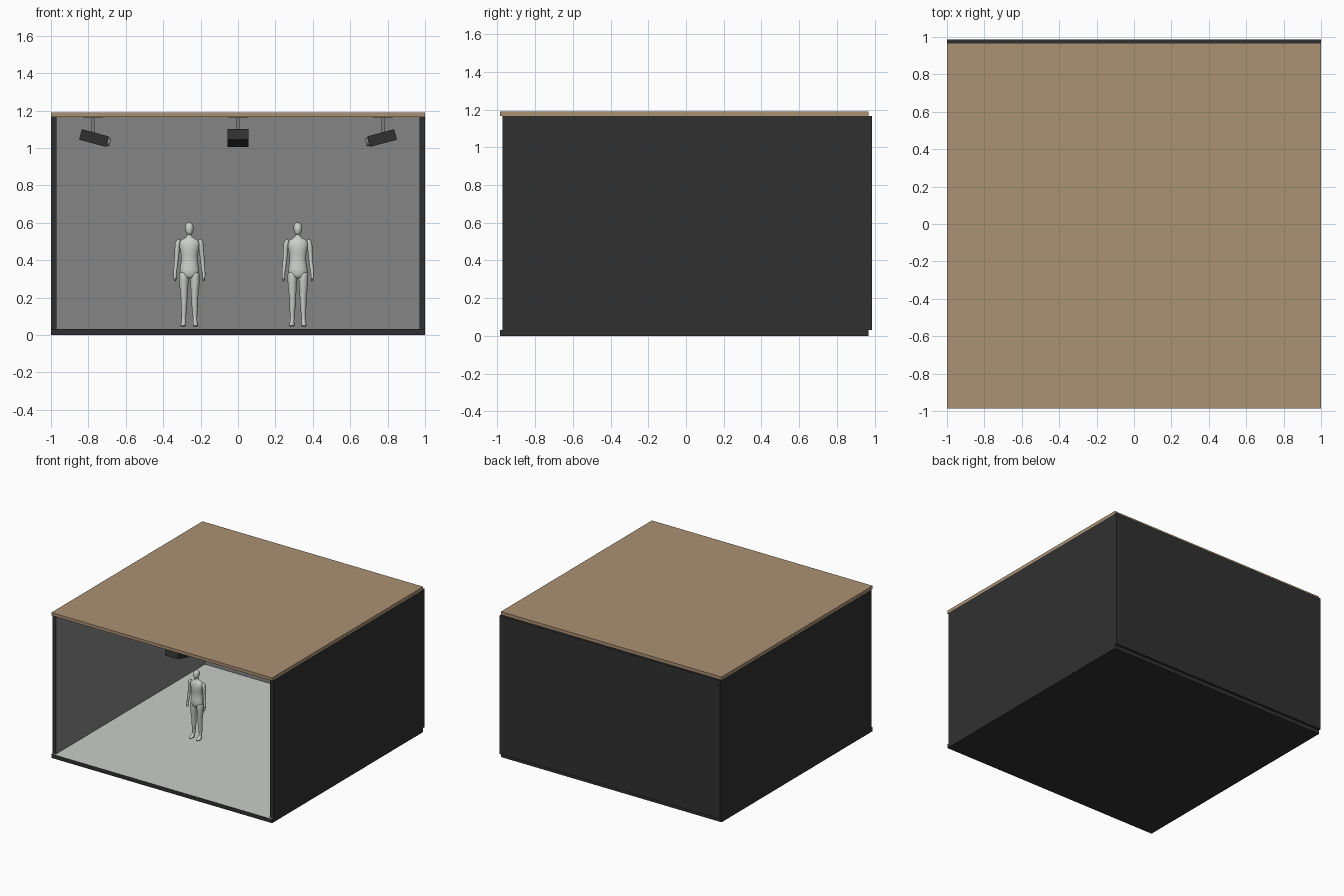
import bpy, bmesh, math
from mathutils import Matrix, Vector

if "Cube" in bpy.data.objects:
    bpy.data.objects.remove(bpy.data.objects["Cube"])


def material(name, rgb):
    m = bpy.data.materials.new(name)
    m.diffuse_color = (*rgb, 1)
    m.use_nodes = True
    m.node_tree.nodes["Principled BSDF"].inputs["Base Color"].default_value = m.diffuse_color
    return m


DARK = material("charcoal", (0.030, 0.030, 0.030))
GREY = material("wall grey", (0.235, 0.235, 0.235))
TAN = material("roof tan", (0.41, 0.285, 0.175))
PALE = material("floor pale grey", (0.59, 0.61, 0.59))
FIGURE = material("mannequin grey", (0.60, 0.62, 0.60))
METAL = material("metal grey", (0.20, 0.20, 0.20))


def finish(name, bm, mats, matrix=Matrix()):
    bmesh.ops.recalc_face_normals(bm, faces=bm.faces)
    me = bpy.data.meshes.new(name)
    bm.to_mesh(me)
    bm.free()
    for m in mats:
        me.materials.append(m)
    ob = bpy.data.objects.new(name, me)
    bpy.context.collection.objects.link(ob)
    ob.matrix_world = matrix
    return ob


def box(name, lo, hi, mat, inner=None, inner_dir=None, matrix=Matrix()):
    """Box between two corners; the face looking along inner_dir gets the inner material."""
    lo, hi = Vector(lo), Vector(hi)
    bm = bmesh.new()
    bmesh.ops.create_cube(bm, size=1)
    for v in bm.verts:
        v.co = (lo + hi) / 2 + v.co * (hi - lo)
    bm.normal_update()
    if inner:
        for f in bm.faces:
            if f.normal.dot(Vector(inner_dir)) > 0.9:
                f.material_index = 1
    return finish(name, bm, [mat, inner] if inner else [mat], matrix)


# Room shell: open at the front
box("floor_slab", (-1, -0.987, 0), (1, 0.968, 0.032), DARK, PALE, (0, 0, 1))
box("roof", (-1, -0.987, 1.165), (1, 0.968, 1.19), TAN)
box("back_wall", (-1, 0.957, 0.032), (1, 0.987, 1.165), DARK, GREY, (0, -1, 0))
for side, label in ((-1, "left"), (1, "right")):
    x = sorted((side, side * 0.97))
    box(label + "_wall", (x[0], -0.972, 0.032), (x[1], 0.957, 1.165),
        DARK, GREY, (-side, 0, 0))


def spotlight(label, x, y, yaw):
    """Ceiling spotlight, aimed along local +x and tilted down."""
    place = Matrix.Translation((x, y, 0)) @ Matrix.Rotation(yaw, 4, 'Z')
    box(label + "_mount_plate", (-0.05, -0.05, 1.16), (0.05, 0.05, 1.166), METAL, matrix=place)
    box(label + "_stem", (-0.009, -0.009, 1.07), (0.009, 0.009, 1.16), METAL, matrix=place)
    tilt = place @ Matrix.Translation((0.005, 0, 1.053)) @ Matrix.Rotation(math.radians(15), 4, 'Y')
    box(label + "_housing", (-0.075, -0.057, -0.029), (0.075, 0.057, 0.029), DARK, matrix=tilt)
    # Lens at the front end of the housing
    bm = bmesh.new()
    bmesh.ops.create_cone(bm, cap_ends=True, segments=24, radius1=0.022, radius2=0.022, depth=0.02)
    finish(label + "_lens", bm, [METAL],
           tilt @ Matrix.Translation((0.08, 0, 0)) @ Matrix.Rotation(math.pi / 2, 4, 'Y'))


spotlight("left_spotlight", -0.775, 0, 0)
spotlight("right_spotlight", 0.775, 0, math.pi)
spotlight("centre_spotlight", 0, -0.79, math.pi / 2)


def loft(bm, rings, sides=10):
    """Capped tube through horizontal ellipses given as (x, y, z, rx, ry)."""
    loops = []
    for cx, cy, z, rx, ry in rings:
        loops.append([bm.verts.new((cx + rx * math.cos(a), cy + ry * math.sin(a), z))
                      for a in (2 * math.pi * i / sides for i in range(sides))])
    for a, b in zip(loops, loops[1:]):
        for i in range(sides):
            j = (i + 1) % sides
            bm.faces.new((a[i], a[j], b[j], b[i]))
    bm.faces.new(loops[0][::-1])
    bm.faces.new(loops[-1])


TORSO = [(0, 0, .300, .026, .026), (0, 0, .325, .056, .036), (0, 0, .355, .055, .038),
         (0, 0, .400, .044, .030), (0, 0, .445, .050, .036), (0, 0, .480, .060, .036),
         (0, 0, .505, .056, .028), (0, 0, .518, .026, .019), (0, 0, .527, .014, .015),
         (0, 0, .548, .013, .014)]
HEAD = [(0, -.010, .535, .010, .012), (0, -.008, .546, .019, .023), (0, -.005, .565, .025, .030),
        (0, -.003, .583, .025, .030), (0, -.003, .597, .017, .020), (0, -.003, .602, .007, .008)]
ARM = [(.056, 0, .512, .008, .010), (.061, 0, .500, .015, .018), (.065, 0, .470, .015, .018),
       (.068, .002, .410, .012, .014), (.074, -.004, .355, .011, .012),
       (.078, -.010, .325, .008, .010), (.077, -.014, .305, .008, .014),
       (.075, -.016, .286, .005, .009)]
LEG = [(.029, 0, .345, .027, .032), (.030, 0, .300, .028, .032), (.029, 0, .230, .022, .025),
       (.028, 0, .190, .018, .020), (.029, .004, .150, .018, .022), (.030, .004, .085, .011, .013),
       (.031, -.002, .068, .012, .018), (.033, -.018, .056, .016, .036),
       (.033, -.018, .045, .016, .038)]


def mannequin(name, x, y):
    bm = bmesh.new()
    loft(bm, TORSO)
    loft(bm, HEAD)
    for s in (-1, 1):
        for limb in (ARM, LEG):
            loft(bm, [(s * r[0], *r[1:]) for r in limb])
    for f in bm.faces:
        f.smooth = True
    ob = finish(name, bm, [FIGURE], Matrix.Translation((x, y, 0)))
    sub = ob.modifiers.new("smooth body", 'SUBSURF')
    sub.levels = sub.render_levels = 2


# Two standing display figures
mannequin("left_mannequin", -0.26, -0.16)
mannequin("right_mannequin", 0.32, 0.25)
